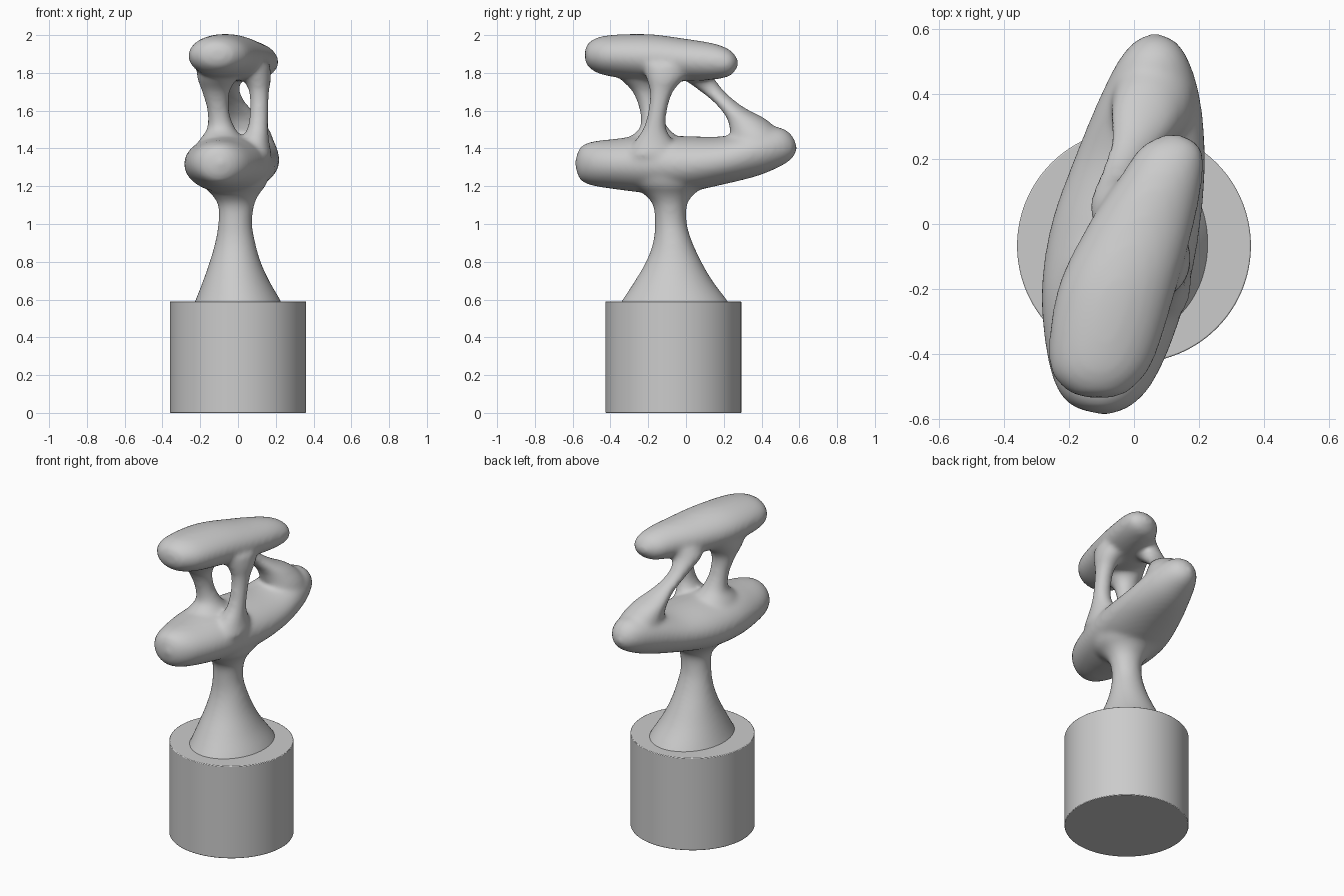
import bpy, bmesh, math

SEG = 40


def spline(rows, steps=6):
    """Smooth curve through rows of numbers."""
    out = []
    for i in range(len(rows) - 1):
        a, b = rows[max(i - 1, 0)], rows[i]
        c, d = rows[i + 1], rows[min(i + 2, len(rows) - 1)]
        for k in range(steps):
            t = k / steps
            out.append([0.5 * (2 * q + (r - p) * t + (2 * p - 5 * q + 4 * r - s) * t * t
                               + (3 * q - p - 3 * r + s) * t ** 3)
                        for p, q, r, s in zip(a, b, c, d)])
    return out + [list(rows[-1])]


def loft(bm, rows, place):
    """Skin ellipse rings; place(row, cos, sin) gives each point."""
    rings = []
    for row in spline(rows):
        rings.append([bm.verts.new(place(row, math.cos(2 * math.pi * i / SEG),
                                         math.sin(2 * math.pi * i / SEG)))
                      for i in range(SEG)])
    for lo, hi in zip(rings, rings[1:]):
        for i in range(SEG):
            j = (i + 1) % SEG
            bm.faces.new((lo[i], lo[j], hi[j], hi[i]))
    bm.faces.new(rings[0][::-1])
    bm.faces.new(rings[-1])


def lobe(bm, rows):
    """Rows: y, x min, x max, z min, z max."""
    loft(bm, rows, lambda r, c, s: ((r[1] + r[2]) / 2 + c * (r[2] - r[1]) / 2, r[0],
                                    (r[3] + r[4]) / 2 + s * (r[4] - r[3]) / 2))


def column(bm, rows):
    """Rows: z, centre x, centre y, radius x, radius y."""
    loft(bm, rows, lambda r, c, s: (r[1] + c * r[3], r[2] + s * r[4], r[0]))


bm = bmesh.new()

# Middle lobe
lobe(bm, [(-.585, -.11, -.07, 1.30, 1.34), (-.56, -.19, -.01, 1.235, 1.405),
          (-.5, -.24, .05, 1.205, 1.435), (-.38, -.272, .11, 1.185, 1.45),
          (-.2, -.285, .168, 1.165, 1.47), (0, -.255, .205, 1.17, 1.465),
          (.2, -.185, .22, 1.21, 1.465), (.38, -.11, .205, 1.255, 1.51),
          (.5, -.05, .17, 1.305, 1.51), (.56, .0, .13, 1.345, 1.47),
          (.585, .045, .08, 1.385, 1.42)])

# Top slab
lobe(bm, [(-.535, -.14, -.07, 1.87, 1.92), (-.51, -.21, -.01, 1.825, 1.965),
          (-.42, -.262, .06, 1.785, 1.998), (-.2, -.235, .13, 1.76, 2.005),
          (0, -.14, .185, 1.755, 1.98), (.15, -.04, .212, 1.765, 1.955),
          (.235, .02, .205, 1.785, 1.92), (.275, .09, .15, 1.835, 1.87)])

# Left, right and back struts
column(bm, [(1.38, -.09, -.17, .16, .2), (1.45, -.085, -.17, .115, .14),
            (1.51, -.09, -.17, .073, .075), (1.6, -.105, -.19, .058, .055),
            (1.7, -.117, -.215, .073, .068), (1.77, -.11, -.23, .105, .12),
            (1.84, -.09, -.23, .13, .18)])
column(bm, [(1.36, .08, -.17, .1, .15), (1.44, .09, -.17, .075, .1),
            (1.51, .105, -.165, .055, .06), (1.6, .112, -.15, .049, .05),
            (1.7, .112, -.13, .053, .062), (1.77, .1, -.11, .075, .1),
            (1.84, .08, -.1, .09, .13)])
column(bm, [(1.38, .06, .38, .13, .15), (1.47, .055, .37, .125, .135),
            (1.55, .03, .325, .1, .105), (1.61, 0, .25, .07, .07),
            (1.66, -.028, .19, .058, .06), (1.72, -.05, .12, .06, .068),
            (1.79, -.05, .05, .085, .09), (1.85, -.02, .03, .09, .1)])

# Flared stem
column(bm, [(.5, 0, -.06, .27, .34), (.59, 0, -.06, .228, .282),
            (.7, -.01, -.065, .175, .205), (.8, -.015, -.065, .135, .147),
            (.9, -.015, -.07, .107, .105), (1, -.015, -.08, .09, .085),
            (1.1, -.01, -.085, .096, .09), (1.16, -.015, -.09, .128, .135),
            (1.21, -.02, -.09, .17, .2), (1.3, -.02, -.09, .2, .25)])

bmesh.ops.recalc_face_normals(bm, faces=bm.faces)
mesh = bpy.data.meshes.new("abstract_form")
bm.to_mesh(mesh)
bm.free()
form = bpy.data.objects.new("abstract_form", mesh)
bpy.context.collection.objects.link(form)

# Fuse the parts into one flowing surface
remesh = form.modifiers.new("fuse", 'REMESH')
remesh.mode = 'VOXEL'
remesh.voxel_size = 0.013
remesh.use_smooth_shade = True
soften = form.modifiers.new("soften", 'SMOOTH')
soften.factor = 0.5
soften.iterations = 14

# Round plinth
bpy.ops.mesh.primitive_cylinder_add(vertices=96, radius=.36, depth=.59,
                                    location=(0, -.067, .295))
plinth = bpy.context.object
plinth.name = "plinth"
bevel = plinth.modifiers.new("edge", 'BEVEL')
bevel.width = .004
bevel.segments = 2
bevel.limit_method = 'ANGLE'
bpy.ops.object.shade_smooth_by_angle()
